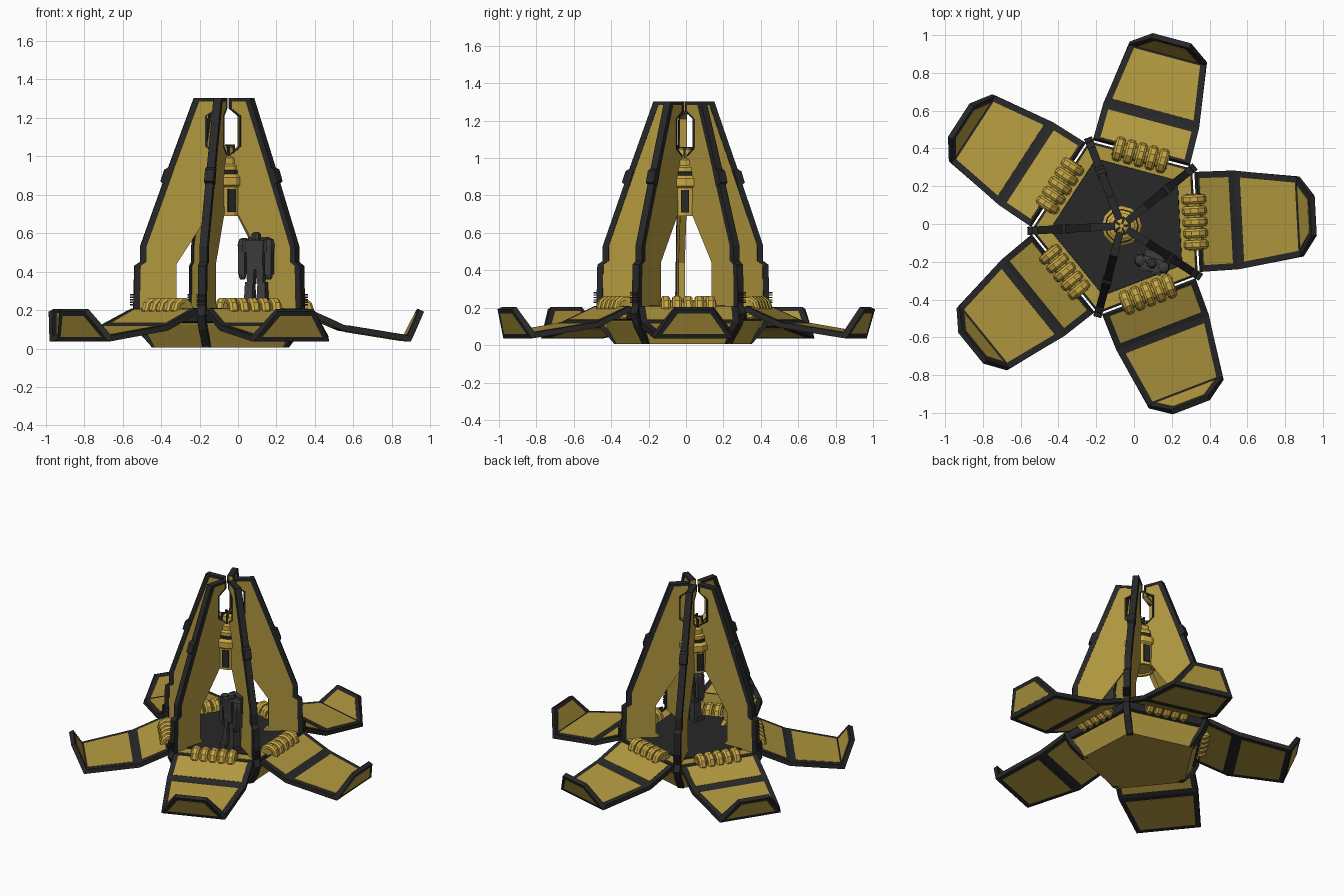
import bpy, bmesh, math
from mathutils import Matrix, Vector

if "Cube" in bpy.data.objects:
    bpy.data.objects.remove(bpy.data.objects["Cube"])

CENTRE = Vector((-0.065, -0.01, 0))
PETALS = [math.radians(3 + 72 * i) for i in range(5)]
FINS = [a + math.radians(36) for a in PETALS]


def material(name, rgb):
    m = bpy.data.materials.new(name)
    m.diffuse_color = (*rgb, 1)
    m.use_nodes = True
    m.node_tree.nodes["Principled BSDF"].inputs["Base Color"].default_value = m.diffuse_color
    return m


YELLOW = material("yellow", (0.45, 0.32, 0.05))
GOLD = material("gold", (0.58, 0.39, 0.06))
BLACK = material("black", (0.021, 0.021, 0.022))
GREY = material("dark_grey", (0.045, 0.045, 0.048))


def make_mesh(name, verts, faces, mat):
    bm = bmesh.new()
    vs = [bm.verts.new(v) for v in verts]
    for f in faces:
        bm.faces.new([vs[i] for i in f])
    bmesh.ops.recalc_face_normals(bm, faces=bm.faces)
    me = bpy.data.meshes.new(name)
    bm.to_mesh(me)
    bm.free()
    me.materials.append(mat)
    return me


def put(me, matrix=Matrix()):
    ob = bpy.data.objects.new(me.name, me)
    bpy.context.collection.objects.link(ob)
    ob.matrix_world = matrix
    return ob


def around(me, angles):
    for a in angles:
        put(me, Matrix.Translation(CENTRE) @ Matrix.Rotation(a, 4, 'Z'))


def loft(name, rings, mat, closed=False):
    """Skin equal-sized rings of points; cap the ends unless closed."""
    n, m = len(rings[0]), len(rings)
    faces = [(i * n + j, i * n + (j + 1) % n, (i + 1) % m * n + (j + 1) % n, (i + 1) % m * n + j)
             for i in range(m if closed else m - 1) for j in range(n)]
    if not closed:
        faces += [tuple(range(n)), tuple(range((m - 1) * n, m * n))]
    return make_mesh(name, [p for r in rings for p in r], faces, mat)


def lathe(name, profile, n, mat, phase=0.0, closed=False):
    ang = [phase + math.tau * i / n for i in range(n)]
    return loft(name, [[(r * math.cos(a), r * math.sin(a), z) for a in ang] for r, z in profile], mat, closed)


def plate(name, profile, t, mat):
    """Extrude an (r, z) outline to thickness t."""
    return loft(name, [[(r, y, z) for r, z in profile] for y in (-t / 2, t / 2)], mat)


def box(name, lo, hi, mat, taper=1.0):
    cx, cy = (lo[0] + hi[0]) / 2, (lo[1] + hi[1]) / 2
    hx, hy = (hi[0] - lo[0]) / 2, (hi[1] - lo[1]) / 2
    return loft(name, [[(cx + sx * hx * s, cy + sy * hy * s, z) for sx, sy in ((-1, -1), (1, -1), (1, 1), (-1, 1))]
                       for z, s in ((lo[2], taper), (hi[2], 1))], mat)


# --- pentagonal base: hull, rim, floor
PH = FINS[0]
AT = Matrix.Translation(CENTRE)
put(lathe("base_hull", [(.385, .005), (.45, .125), (.465, .205), (.37, .205)], 5, YELLOW, PH), AT)
put(lathe("base_rim", [(.445, .13), (.475, .14), (.48, .195), (.455, .205)], 5, BLACK, PH, True), AT)
put(lathe("floor", [(.385, .19), (.38, .212)], 5, BLACK, PH), AT)

# --- petals: bent ramp with raised panels on both sides
ST = [(.405, .195, .265), (.60, .108, .262), (.945, .052, .212), (1.015, .198, .105)]


def normal(a, b):
    return Vector((-(b[1] - a[1]), b[0] - a[0])).normalized()


def petal_rings(stations, normals, t):
    out = []
    for (r, z, w), n in zip(stations, normals):
        u = n * t / 2
        out.append([(r - u.x, -w, z - u.y), (r - u.x, w, z - u.y), (r + u.x, w, z + u.y), (r + u.x, -w, z + u.y)])
    return out


segs = [normal(ST[i], ST[i + 1]) for i in range(3)]
mitre = [segs[0]] + [(a + b) / (1 + a.dot(b)) for a, b in zip(segs, segs[1:])] + [segs[-1]]
around(loft("petal_frame", petal_rings(ST, mitre, .03), BLACK), PETALS)
for i, (t0, t1) in enumerate(((.06, .85), (.1, .94), (.1, .85))):
    ends = [Vector(ST[i]).lerp(Vector(ST[i + 1]), t) - Vector((0, 0, .034)) for t in (t0, t1)]
    around(loft("petal_panel", petal_rings(ends, [segs[i]] * 2, .034), YELLOW), PETALS)

# --- hinge coils
knuckle = lathe("hinge_coil", [(.04, -.024), (.056, -.024), (.066, -.012), (.066, .012), (.056, .024), (.04, .024)],
                10, GOLD, closed=True)
rod = lathe("hinge_rod", [(.042, -.15), (.042, .15)], 8, YELLOW)
for a in PETALS:
    m = AT @ Matrix.Rotation(a, 4, 'Z') @ Matrix.Translation((.388, 0, .2)) @ Matrix.Rotation(math.pi / 2, 4, 'X')
    put(rod, m)
    for k in range(-2, 3):
        put(knuckle, m @ Matrix.Translation((0, 0, k * .06)))

# --- fins: panel, black outer edging, hook, clamp and foot springs
OUTER = [(.375, .005), (.46, .1), (.495, .17), (.475, .21), (.47, .43), (.44, .45), (.44, .53), (.30, .92),
         (.29, .95), (.16, 1.30)]
HOOK = [(.035, 1.30), (.035, 1.25), (.095, 1.21), (.095, 1.05), (.04, 1.01)]
INNER = [(.04, .78), (.08, .71), (.255, .44), (.255, .24), (.215, .2), (.3, .02)]
around(plate("fin_panel", OUTER + HOOK + INNER, .034, YELLOW), FINS)
edge = [(r + .005, z) for r, z in OUTER[:-1]] + [(.165, 1.302)]
around(plate("fin_edge", edge + [(r - .028, z) for r, z in reversed(OUTER)], .042, BLACK), FINS)
around(plate("fin_hook_edge", HOOK + [(r + .012, z) for r, z in reversed(HOOK)], .04, BLACK), FINS)
around(plate("fin_top_cap", [(.035, 1.285), (.165, 1.285), (.165, 1.303), (.035, 1.303)], .04, BLACK), FINS)
around(plate("fin_clamp", [(.315, .85), (.338, .87), (.318, .93), (.29, .945), (.275, .935), (.30, .85)], .05, BLACK), FINS)
for k in range(5):
    z = .225 + k * .013
    around(box("foot_spring", (.45, -.022, z), (.497, .022, z + .007), BLACK), FINS)

# --- hanging engine
put(lathe("engine_body", [(.07, .70), (.075, .69), (.09, .69), (.095, .84), (.107, .85), (.107, .89), (.085, .91),
                          (.085, .95), (.07, .96), (.07, .99), (.045, 1.0), (.04, 1.045), (.025, 1.055)], 12, GOLD), AT)
put(lathe("engine_collar", [(.088, .905), (.09, .915), (.09, .925), (.08, .93)], 12, BLACK, 0, True), AT)
around(box("engine_slot", (.08, -.022, .71), (.098, .022, .83), BLACK), PETALS)
around(box("engine_cap_rib", (.01, -.006, 1.0), (.05, .006, 1.06), BLACK), PETALS)

# --- armoured figure standing on the floor
FIG = Matrix.Translation((.095, -.21, 0)) @ Matrix.Rotation(math.radians(-17), 4, 'Z')
put(box("figure_chest", (-.052, -.04, .455), (.052, .04, .565), GREY, .8), FIG)
put(box("figure_pack", (-.055, .03, .46), (.055, .065, .58), GREY), FIG)
put(box("figure_belt", (-.043, -.032, .41), (.043, .032, .455), GREY), FIG)
put(lathe("figure_head", [(.022, .56), (.027, .575), (.025, .595), (.012, .607)], 8, GREY), FIG)
pad = lathe("figure_shoulder", [(.034, .5), (.036, .54), (.028, .568), (.01, .575)], 8, GREY)
hand = lathe("figure_hand", [(.012, .36), (.018, .37), (.018, .385), (.01, .395)], 8, GREY)
for s in (-1, 1):
    put(pad, FIG @ Matrix.Translation((s * .065, 0, 0)))
    put(hand, FIG @ Matrix.Translation((s * .072, -.01, 0)))
    put(box("figure_arm", (s * .072 - .017, -.03, .385), (s * .072 + .017, .02, .51), GREY), FIG)
    put(box("figure_thigh", (s * .026 - .021, -.026, .335), (s * .026 + .021, .026, .43), GREY, .85), FIG)
    put(box("figure_shin", (s * .034 - .02, -.024, .235), (s * .034 + .02, .028, .345), GREY, 1.25), FIG)
    put(box("figure_foot", (s * .036 - .025, -.05, .21), (s * .036 + .025, .03, .24), GREY), FIG)
